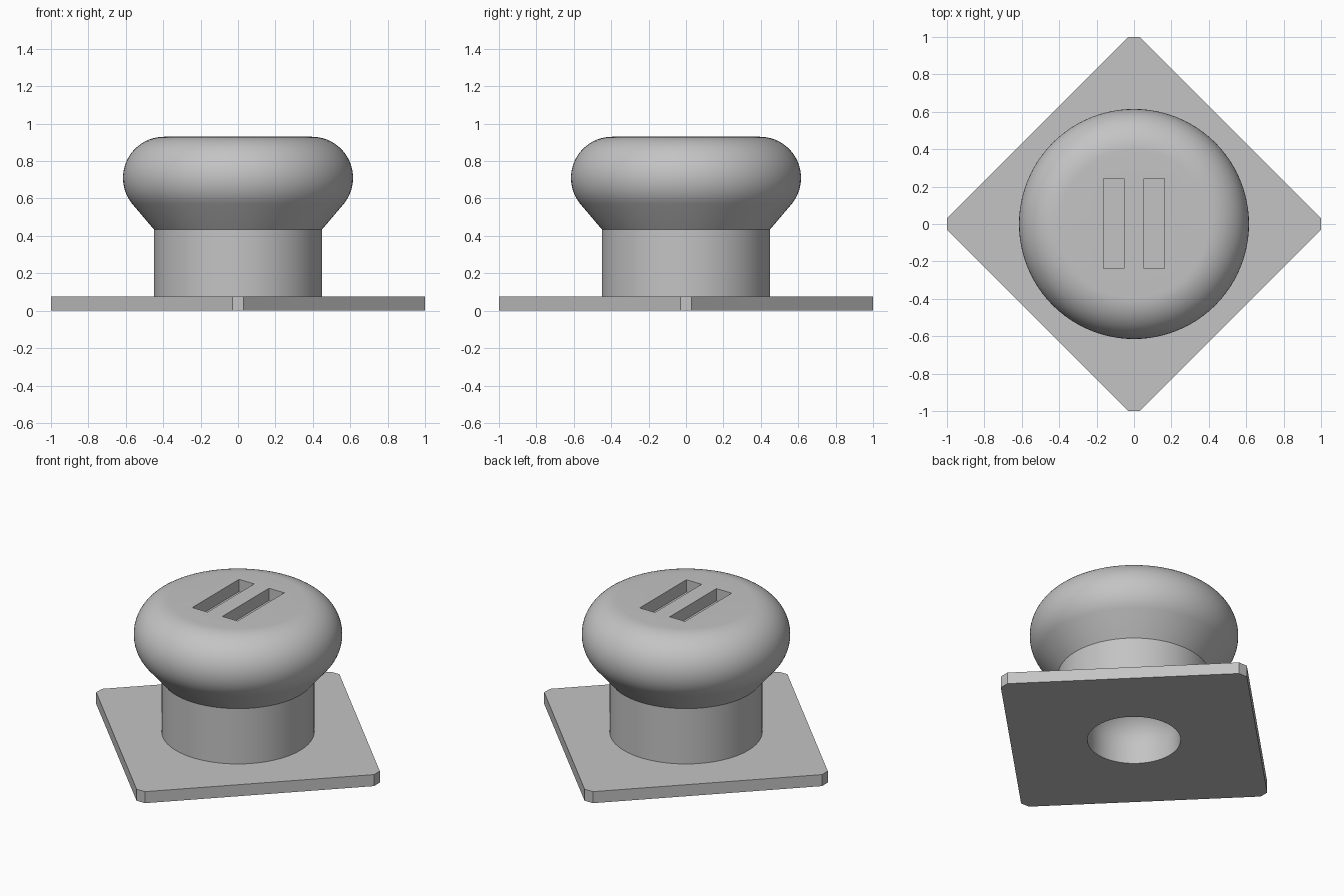
import bpy
import bmesh
from math import sin, cos, pi, radians
from mathutils import Matrix, Vector

SEGMENTS = 96

default = bpy.data.objects.get("Cube")
if default:
    bpy.data.objects.remove(default, do_unlink=True)

grey = bpy.data.materials.new("plain grey")
grey.use_nodes = True
colour = (0.55, 0.55, 0.55, 1)
grey.diffuse_color = colour
grey.node_tree.nodes["Principled BSDF"].inputs["Base Color"].default_value = colour


def add_object(name, bm):
    bmesh.ops.recalc_face_normals(bm, faces=bm.faces)
    mesh = bpy.data.meshes.new(name)
    bm.to_mesh(mesh)
    bm.free()
    mesh.materials.append(grey)
    obj = bpy.data.objects.new(name, mesh)
    bpy.context.collection.objects.link(obj)
    return obj


def lathe(name, profile):
    """Turn (radius, height) points about z and cap both ends."""
    bm = bmesh.new()
    rings = []
    for r, z in profile:
        angles = [2 * pi * i / SEGMENTS for i in range(SEGMENTS)]
        rings.append([bm.verts.new((r * cos(a), r * sin(a), z)) for a in angles])
    for low, high in zip(rings, rings[1:]):
        for i in range(SEGMENTS):
            j = (i + 1) % SEGMENTS
            bm.faces.new((low[i], low[j], high[j], high[i]))
    bm.faces.new(rings[0][::-1])
    bm.faces.new(rings[-1])
    return add_object(name, bm)


def box(name, size, centre):
    bm = bmesh.new()
    place = Matrix.Translation(centre) @ Matrix.Diagonal((*size, 1))
    bmesh.ops.create_cube(bm, size=1, matrix=place)
    return add_object(name, bm)


def activate(obj):
    bpy.ops.object.select_all(action="DESELECT")
    obj.select_set(True)
    bpy.context.view_layer.objects.active = obj


def cut(obj, cutter):
    cutter.hide_render = True
    mod = obj.modifiers.new("cut", "BOOLEAN")
    mod.operation = "DIFFERENCE"
    mod.solver = "EXACT"
    mod.object = cutter
    activate(obj)
    bpy.ops.object.modifier_apply(modifier=mod.name)


# Square base plate turned on its corner, with clipped corners
corners = [(0.03, -1), (1, -0.03), (1, 0.03), (0.03, 1),
           (-0.03, 1), (-1, 0.03), (-1, -0.03), (-0.03, -1)]
bm = bmesh.new()
floor = bm.faces.new([bm.verts.new((x, y, 0)) for x, y in corners])
top = bmesh.ops.extrude_face_region(bm, geom=[floor], use_keep_orig=True)
raised = [v for v in top["geom"] if isinstance(v, bmesh.types.BMVert)]
bmesh.ops.translate(bm, verts=raised, vec=(0, 0, 0.075))
base_plate = add_object("base_plate", bm)

# Round stem
stem = lathe("stem", [(0.45, 0.075), (0.45, 0.435)])

# Mushroom head: straight flare, then a round rim up to the flat top
rim = [radians(-39 + 129 * i / 24) for i in range(25)]
profile = [(0.45, 0.435)]
profile += [(0.395 + 0.22 * cos(a), 0.71 + 0.22 * sin(a)) for a in rim]
head = lathe("head", profile)

# Two parallel slots in the top
for side in (-1, 1):
    slot = box("slot_cutter", (0.11, 0.48, 0.16), (side * 0.108, 0.003, 0.93))
    cut(head, slot)
    bpy.data.objects.remove(slot, do_unlink=True)

# Domed socket drilled up through the plate into the stem
dome = [radians(90 * i / 8) for i in range(8)]
socket = lathe("socket_cutter", [(0.275, -0.1)] +
               [(0.275 * cos(a), 0.13 + 0.22 * sin(a)) for a in dome] +
               [(0.005, 0.35)])
for part in (base_plate, stem):
    cut(part, socket)
bpy.data.objects.remove(socket, do_unlink=True)

# Soft shading with crisp corners
for part in (base_plate, stem, head):
    activate(part)
    bpy.ops.object.shade_smooth_by_angle(angle=radians(25))
